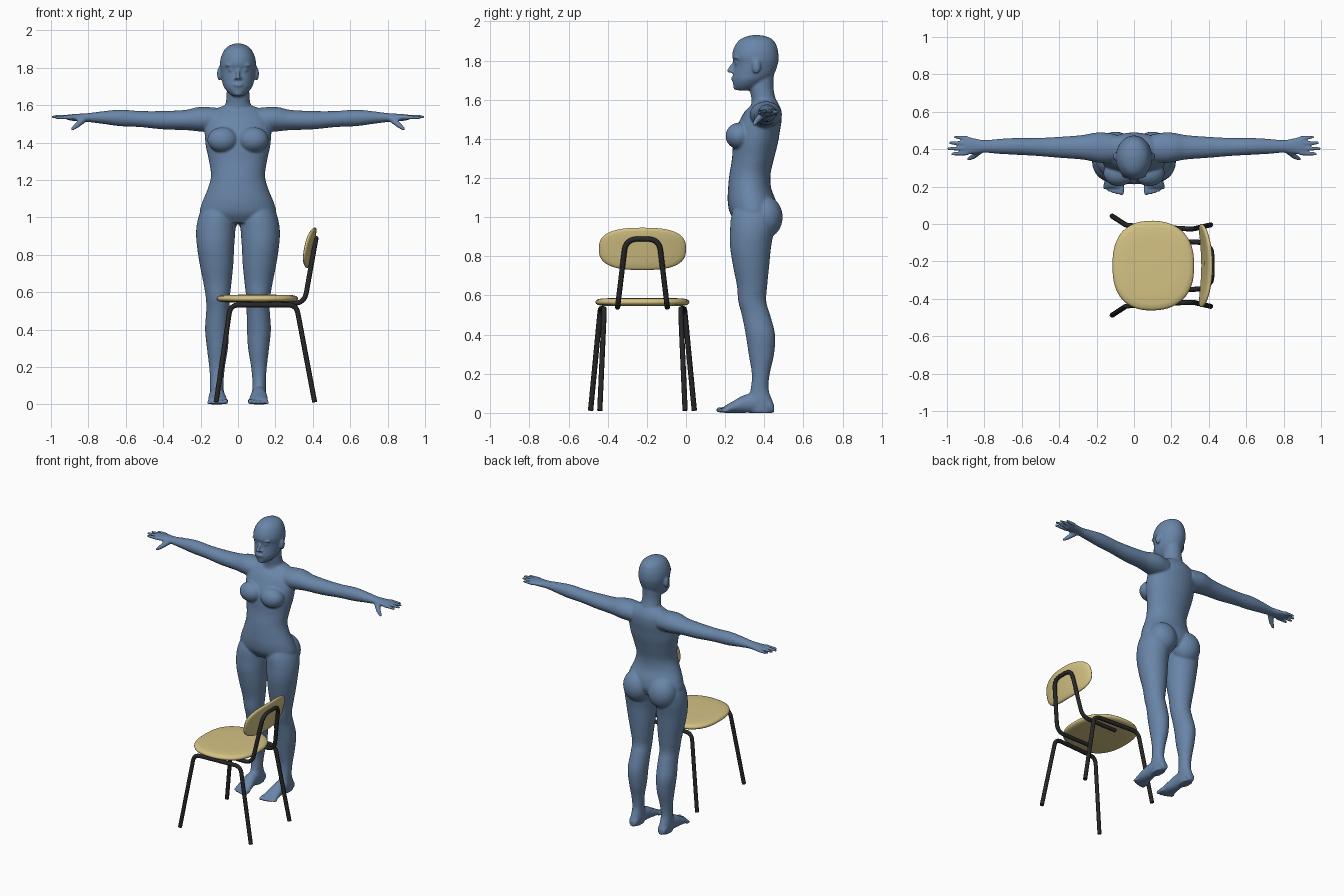
import bpy, bmesh, math
from mathutils import Vector, Matrix

if "Cube" in bpy.data.objects:
    bpy.data.objects.remove(bpy.data.objects["Cube"])


def material(name, rgb, rough=0.6):
    m = bpy.data.materials.new(name)
    m.use_nodes = True
    m.diffuse_color = (*rgb, 1)
    bsdf = m.node_tree.nodes["Principled BSDF"]
    bsdf.inputs["Base Color"].default_value = (*rgb, 1)
    bsdf.inputs["Roughness"].default_value = rough
    return m


BLUE = material("slate blue", (0.14, 0.235, 0.39))
TAN = material("pale wood", (0.66, 0.54, 0.23))
BLACK = material("black metal", (0.02, 0.02, 0.021))


def add_object(name, data, mat):
    ob = bpy.data.objects.new(name, data)
    bpy.context.collection.objects.link(ob)
    data.materials.append(mat)
    return ob


def mesh_from(bm, name, mat):
    bmesh.ops.recalc_face_normals(bm, faces=bm.faces)
    for f in bm.faces:
        f.smooth = True
    me = bpy.data.meshes.new(name)
    bm.to_mesh(me)
    bm.free()
    return add_object(name, me, mat)


def refine(rows, steps=5):
    """Catmull-Rom interpolation of section rows."""
    rows = [Vector(r) for r in rows]
    ext = [rows[0]] + rows + [rows[-1]]
    out = []
    for a, b, c, d in zip(ext, ext[1:], ext[2:], ext[3:]):
        for i in range(steps):
            t = i / steps
            out.append(0.5 * (2 * b + (c - a) * t + (2 * a - 5 * b + 4 * c - d) * t * t
                              + (3 * b - a - 3 * c + d) * t ** 3))
    return out + [rows[-1]]


def loft(bm, rows, place, n=32):
    """Skin ellipses; place(row, cos, sin) gives each point."""
    rings = []
    for r in refine(rows):
        angles = [math.tau * i / n for i in range(n)]
        rings.append([bm.verts.new(place(r, math.cos(a), math.sin(a))) for a in angles])
    for a, b in zip(rings, rings[1:]):
        for i in range(n):
            j = (i + 1) % n
            bm.faces.new((a[i], a[j], b[j], b[i]))
    bm.faces.new(rings[0])
    bm.faces.new(rings[-1])


def ball(bm, centre, radii):
    bmesh.ops.create_uvsphere(bm, u_segments=24, v_segments=16, radius=1,
                              matrix=Matrix.Translation(centre) @ Matrix.Diagonal((*radii, 1)))


def finger(bm, p, q, r1, r2):
    p, q = Vector(p), Vector(q)
    rot = (q - p).to_track_quat("Z", "Y").to_matrix().to_4x4()
    bmesh.ops.create_cone(bm, cap_ends=True, segments=16, radius1=r1, radius2=r2,
                          depth=(q - p).length, matrix=Matrix.Translation((p + q) / 2) @ rot)
    ball(bm, p, (r1,) * 3)
    ball(bm, q, (r2,) * 3)


# ---- Figure: overlapping forms fused into one skin ----
bm = bmesh.new()


def upright(r, c, s):  # row: z, half width, front y, back y
    return (r[1] * c, (r[2] + r[3]) / 2 + (r[3] - r[2]) / 2 * s, r[0])


# Torso
loft(bm, [(1.6, .07, .35, .46), (1.575, .13, .335, .475), (1.54, .165, .30, .488),
          (1.49, .18, .272, .488), (1.44, .178, .25, .48), (1.38, .172, .24, .47),
          (1.3, .155, .235, .45), (1.22, .145, .222, .432), (1.15, .163, .215, .435),
          (1.08, .192, .213, .46), (1.02, .205, .225, .465), (.97, .17, .26, .44)], upright)
# Neck
loft(bm, [(1.74, .06, .33, .45), (1.66, .061, .325, .447), (1.6, .069, .335, .46),
          (1.55, .1, .33, .48)], upright)
# Head
loft(bm, [(1.931, .01, .35, .37), (1.922, .04, .305, .415), (1.9, .07, .267, .45),
          (1.86, .09, .243, .468), (1.82, .097, .236, .473), (1.785, .095, .246, .47),
          (1.73, .086, .24, .45), (1.7, .077, .238, .42), (1.67, .055, .243, .38),
          (1.648, .028, .256, .34)], upright)
# Nose, lips, chin
finger(bm, (0, .246, 1.79), (0, .221, 1.748), .008, .012)
ball(bm, (0, .243, 1.708), (.027, .014, .011))
ball(bm, (0, .257, 1.665), (.024, .016, .016))

for s in (1, -1):
    # Face and ears
    ball(bm, (s * .036, .262, 1.79), (.017, .015, .011))
    ball(bm, (s * .036, .259, 1.814), (.032, .015, .009))
    ball(bm, (s * .012, .24, 1.743), (.009, .012, .008))
    ball(bm, (s * .1, .36, 1.768), (.012, .022, .036))
    # Bust and seat of the hips
    ball(bm, (s * .082, .272, 1.415), (.082, .07, .068))
    ball(bm, (s * .098, .4, 1.0), (.1, .094, .11))

    # Leg: z, centre x, half width, front y, back y
    loft(bm, [(1.06, .105, .08, .25, .44), (1.0, .112, .1, .23, .46), (.93, .119, .105, .225, .45),
              (.85, .12, .1, .225, .435), (.75, .115, .09, .24, .425), (.65, .11, .075, .26, .415),
              (.57, .108, .064, .267, .41), (.5, .108, .062, .285, .43), (.4, .112, .064, .305, .455),
              (.3, .11, .056, .32, .45), (.2, .112, .042, .336, .428), (.12, .113, .036, .33, .422),
              (.05, .113, .038, .31, .445), (0, .113, .034, .33, .44)],
         lambda r, c, t: (s * (r[1] + r[2] * c), (r[3] + r[4]) / 2 + (r[4] - r[3]) / 2 * t, r[0]))
    # Foot: y, centre x, half width, half height
    loft(bm, [(.45, .113, .02, .02), (.43, .113, .032, .035), (.37, .113, .037, .05),
              (.3, .112, .042, .046), (.24, .11, .05, .03), (.195, .108, .052, .017)],
         lambda r, c, t: (s * (r[1] + r[2] * c), r[0], r[3] * (1 + t)))
    # Toes
    for i in range(5):
        r = .015 - .0015 * i
        x = .066 + .0225 * i
        finger(bm, (s * x, .21, r + .002), (s * x, .167 + .003 * i * i / 2, r), r, r * .9)

    # Arm and palm: x, centre y, centre z, half depth, half height
    loft(bm, [(.1, .405, 1.52, .075, .065), (.17, .408, 1.524, .082, .067), (.22, .41, 1.525, .076, .064),
              (.28, .41, 1.521, .065, .054), (.4, .41, 1.52, .056, .049), (.52, .412, 1.526, .048, .043),
              (.63, .415, 1.532, .045, .044), (.72, .415, 1.534, .04, .034), (.8, .415, 1.534, .034, .024),
              (.86, .417, 1.534, .043, .02), (.9, .419, 1.535, .048, .016), (.915, .419, 1.535, .045, .012)],
         lambda r, c, t: (s * r[0], r[1] + r[3] * c, r[2] + r[4] * t))
    # Fingers and thumb
    for y, tip, z in ((.378, .972, 1.535), (.404, .992, 1.538), (.432, .982, 1.538), (.459, .955, 1.535)):
        finger(bm, (s * .895, y, z), (s * tip, y + (y - .415) * .12, z), .0125, .0085)
    finger(bm, (s * .825, .392, 1.525), (s * .858, .362, 1.495), .019, .015)
    finger(bm, (s * .858, .362, 1.495), (s * .884, .348, 1.474), .015, .01)

body = mesh_from(bm, "figure_body", BLUE)
fuse = body.modifiers.new("fuse", "REMESH")
fuse.mode = "VOXEL"
fuse.voxel_size = 0.0065
fuse.use_smooth_shade = True
soften = body.modifiers.new("soften", "SMOOTH")
soften.factor = 0.5
soften.iterations = 5


# ---- Chair ----
MID = -0.2225


def pillow(name, a, b, thick, power, place, n=64):
    """Rounded superellipse pad; place(u, v, w) sets it in space."""
    bm = bmesh.new()
    half = [(.25, 1), (.6, .98), (.86, .9), (.95, .68), (.99, .35)]
    profile = half + [(1, 0)] + [(k, -h) for k, h in reversed(half)]
    rings = []
    for k, h in profile:
        ring = []
        for i in range(n):
            c, s = math.cos(math.tau * i / n), math.sin(math.tau * i / n)
            u = math.copysign(abs(c) ** (2 / power), c) * a * k
            v = math.copysign(abs(s) ** (2 / power), s) * b * k
            ring.append(bm.verts.new(place(u, v, h * thick / 2)))
        rings.append(ring)
    for p, q in zip(rings, rings[1:]):
        for i in range(n):
            j = (i + 1) % n
            bm.faces.new((p[i], p[j], q[j], q[i]))
    bm.faces.new(rings[0])
    bm.faces.new(rings[-1])
    return mesh_from(bm, name, TAN)


def tube(name, pts, fillet, radius=0.0135):
    """Bent steel tube with rounded corners."""
    pts = [Vector(p) for p in pts]
    path = [pts[0]]
    for a, b, c in zip(pts, pts[1:], pts[2:]):
        p = b + (a - b).normalized() * fillet
        q = b + (c - b).normalized() * fillet
        for i in range(9):
            t = i / 8
            path.append(p * (1 - t) ** 2 + b * 2 * t * (1 - t) + q * t * t)
    path.append(pts[-1])
    cu = bpy.data.curves.new(name, "CURVE")
    cu.dimensions = "3D"
    cu.bevel_depth = radius
    cu.bevel_resolution = 3
    cu.use_fill_caps = True
    sp = cu.splines.new("POLY")
    sp.points.add(len(path) - 1)
    for point, co in zip(sp.points, path):
        point.co = (*co, 1)
    sp.use_smooth = True
    return add_object(name, cu, BLACK)


pillow("seat", .218, .24, .042, 2.5,
       lambda u, v, w: (.103 + u, MID + v * (1 - .25 * max(u, 0)), .566 + w))
pillow("backrest", .2225, .108, .026, 2.7,
       lambda u, v, w: (.39 + .2 * v - .6 * u * u + w, MID + u, .838 + v - .2 * w))

for side, s in (("left", 1), ("right", -1)):
    tube(side + "_leg_frame", [(-.117, MID + s * .265, .012), (-.04, MID + s * .215, .532),
                               (.312, MID + s * .195, .532), (.41, MID + s * .218, .012)], .045)
tube("back_support", [(.08, MID - .127, .54), (.355, MID - .127, .54), (.417, MID - .085, .888),
                      (.417, MID + .085, .888), (.355, MID + .127, .54), (.08, MID + .127, .54)], .06)
